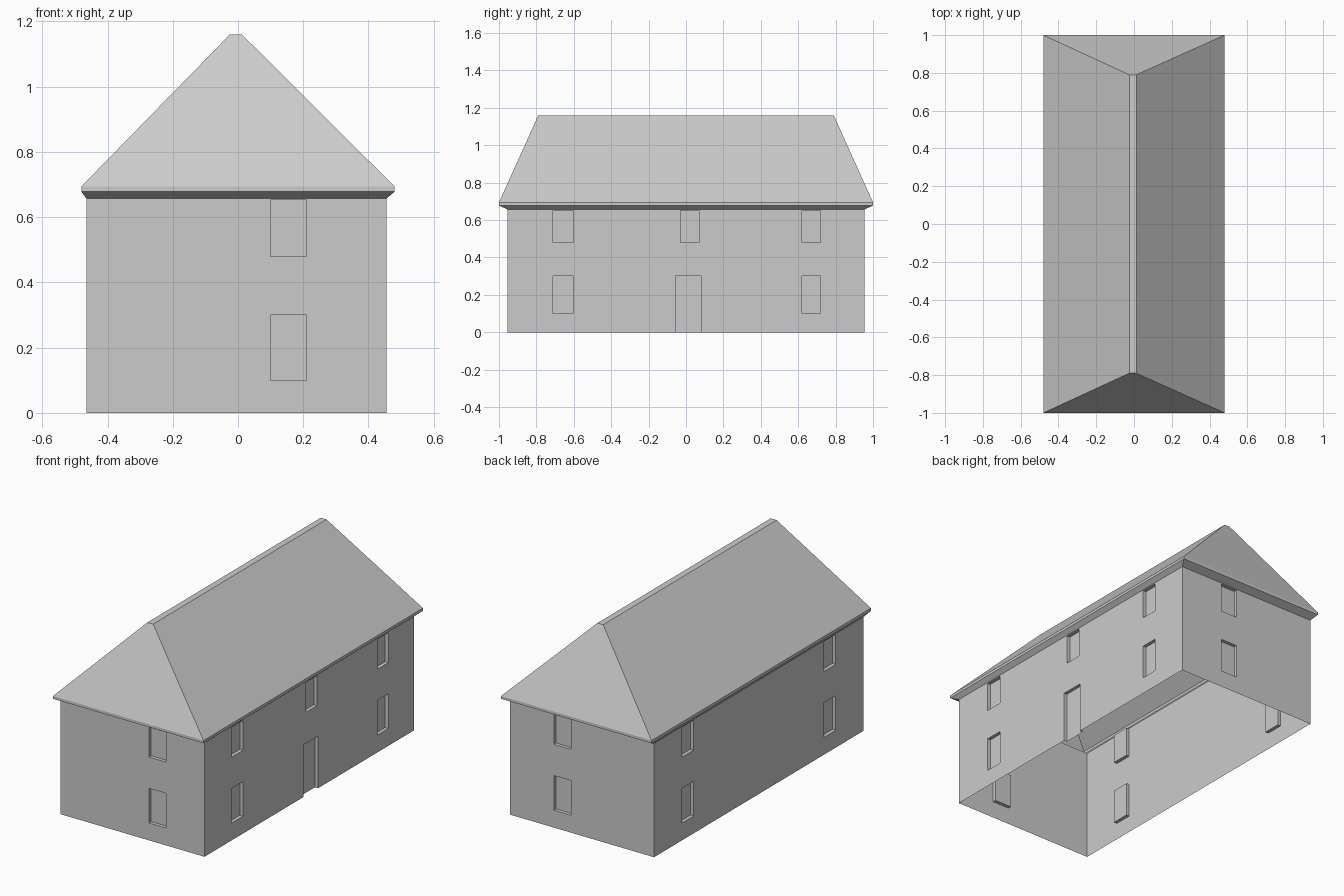
import bpy
import bmesh
from mathutils import Vector

cube = bpy.data.objects.get("Cube")
if cube:
    bpy.data.objects.remove(cube, do_unlink=True)

# One plain grey for the whole building
grey = bpy.data.materials.new("plain_grey")
grey.use_nodes = True
colour = (0.6, 0.6, 0.6, 1)
grey.diffuse_color = colour
grey.node_tree.nodes["Principled BSDF"].inputs["Base Color"].default_value = colour

WALL_TOP = 0.657
DEPTH = 0.02
LEFT, RIGHT, END = -0.465, 0.455, 0.955
LOWER, UPPER, DOOR = (0.1, 0.3), (0.48, 0.652), (0, 0.3)


def finish(bm, name):
    bmesh.ops.remove_doubles(bm, verts=bm.verts[:], dist=0.0001)
    mesh = bpy.data.meshes.new(name)
    bm.to_mesh(mesh)
    bm.free()
    mesh.materials.append(grey)
    obj = bpy.data.objects.new(name, mesh)
    bpy.context.collection.objects.link(obj)
    return obj


def build_wall(name, start, end, openings):
    """Single-skin wall with recessed panels; seen from outside it runs start to end.
    Each opening is (centre offset from wall start, width, z range)."""
    start, end = Vector(start), Vector(end)
    along = (end - start).normalized()
    inward = Vector((-along.y, along.x, 0))
    bm = bmesh.new()

    def quad(corners):
        points = [start + along * u + inward * d + Vector((0, 0, z)) for u, z, d in corners]
        bm.faces.new([bm.verts.new(p) for p in points])

    rects = [(u0, u1, z0, z1) for u0, u1, (z0, z1) in openings]
    us = sorted({0, (end - start).length} | {u for r in rects for u in r[:2]})
    zs = sorted({0, WALL_TOP} | {z for r in rects for z in r[2:]})

    # Plain wall cells around the openings
    for u0, u1 in zip(us, us[1:]):
        for z0, z1 in zip(zs, zs[1:]):
            u, z = (u0 + u1) / 2, (z0 + z1) / 2
            if not any(a < u < b and c < z < d for a, b, c, d in rects):
                quad([(u0, z0, 0), (u1, z0, 0), (u1, z1, 0), (u0, z1, 0)])

    # Recessed panels with their jambs
    for a, b, c, d in rects:
        loop = [(a, c), (b, c), (b, d), (a, d)]
        quad([(u, z, DEPTH) for u, z in loop])
        for p, q in zip(loop, loop[1:] + loop[:1]):
            if p[1] == q[1] == 0:
                continue
            quad([(*p, 0), (*q, 0), (*q, DEPTH), (*p, DEPTH)])
    return finish(bm, name)


def two_storeys(u0, u1):
    return [(u0, u1, LOWER), (u0, u1, UPPER)]


# Four walls, open underneath
build_wall("front_wall", (LEFT, -END, 0), (RIGHT, -END, 0), two_storeys(0.565, 0.675))
build_wall("back_wall", (RIGHT, END, 0), (LEFT, END, 0), two_storeys(0.28, 0.39))
build_wall("door_side_wall", (RIGHT, -END, 0), (RIGHT, END, 0),
           two_storeys(0.245, 0.35) + two_storeys(1.575, 1.675)
           + [(0.9, 1.035, DOOR), (0.925, 1.025, UPPER)])
build_wall("plain_side_wall", (LEFT, END, 0), (LEFT, -END, 0),
           two_storeys(0.255, 0.36) + two_storeys(1.55, 1.655))

# Hipped roof: sloping soffit, fascia, four slopes and a narrow flat ridge
bm = bmesh.new()
levels = [
    (LEFT, RIGHT, END, WALL_TOP),
    (-0.48, 0.48, 1.0, 0.678),
    (-0.48, 0.48, 1.0, 0.694),
    (-0.025, 0.012, 0.79, 1.16),
]
rings = [[bm.verts.new(p) for p in ((x0, -y, z), (x1, -y, z), (x1, y, z), (x0, y, z))]
         for x0, x1, y, z in levels]
for low, high in zip(rings, rings[1:]):
    for i in range(4):
        j = (i + 1) % 4
        bm.faces.new((low[i], low[j], high[j], high[i]))
bm.faces.new(rings[-1])
finish(bm, "hipped_roof")
